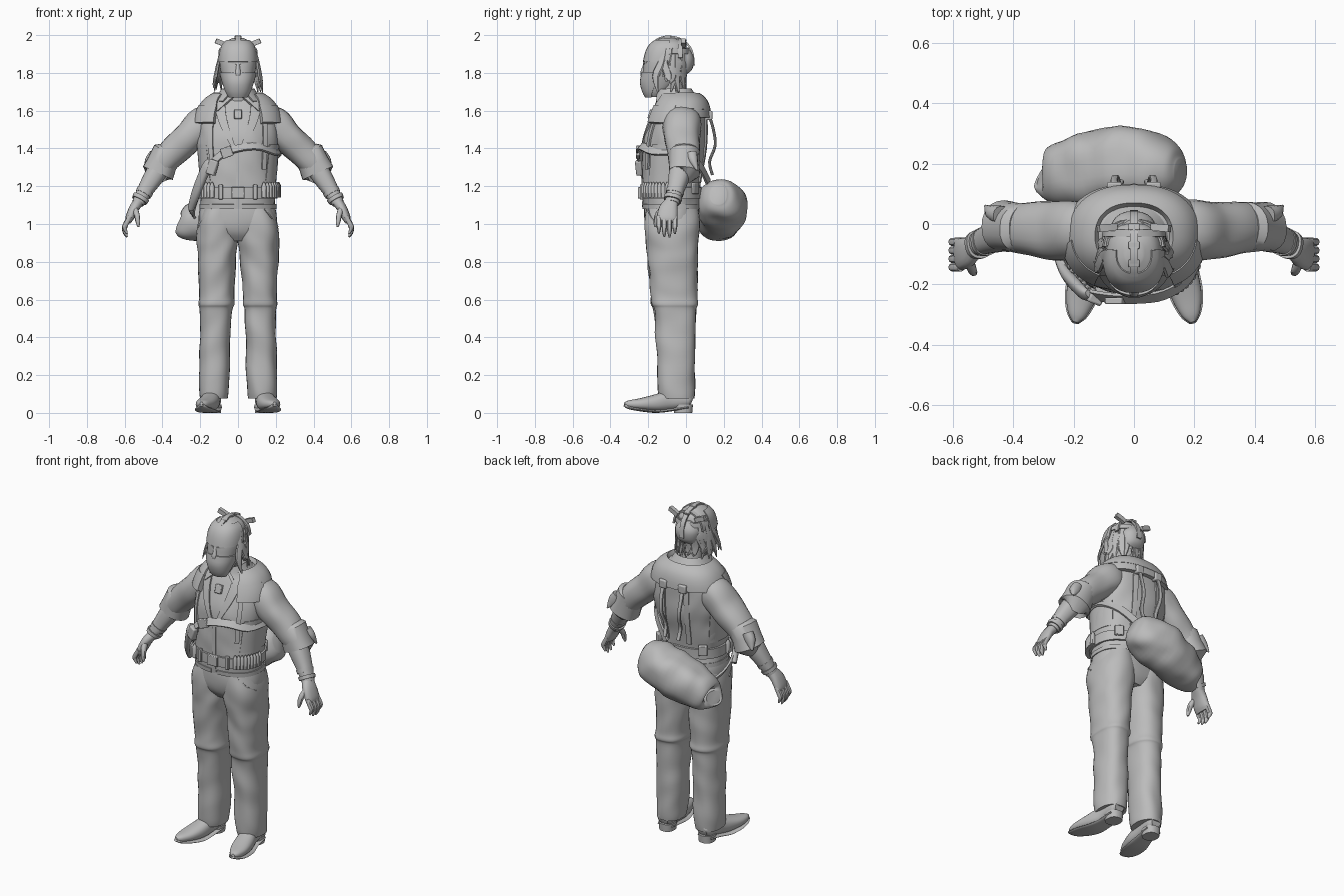
import bpy, bmesh, math, random
from mathutils import Vector, noise

random.seed(4)
if "Cube" in bpy.data.objects:
    bpy.data.objects.remove(bpy.data.objects["Cube"], do_unlink=True)

GREY = (0.5, 0.5, 0.5, 1)
grey = bpy.data.materials.new("plain grey")
grey.use_nodes = True
grey.diffuse_color = GREY
grey.node_tree.nodes["Principled BSDF"].inputs["Base Color"].default_value = GREY

FRONT, BELOW = (0, -10, 1), (0, 0, -10)
SIDES = (("left", 1), ("right", -1))


def build(name, verts, faces, angle=40):
    """Make a smooth shaded object with sharp creases."""
    mesh = bpy.data.meshes.new(name)
    mesh.from_pydata([tuple(v) for v in verts], [], faces)
    bm = bmesh.new()
    bm.from_mesh(mesh)
    bmesh.ops.recalc_face_normals(bm, faces=bm.faces)
    bm.to_mesh(mesh)
    bm.free()
    mesh.shade_smooth()
    mesh.set_sharp_from_angle(angle=math.radians(angle))
    mesh.materials.append(grey)
    obj = bpy.data.objects.new(name, mesh)
    bpy.context.scene.collection.objects.link(obj)
    return obj


def spline(points, steps):
    """Smoothly interpolate tuples of numbers."""
    out, last = [], len(points) - 1
    for i in range(last):
        quad = zip(points[max(i - 1, 0)], points[i], points[i + 1], points[min(i + 2, last)])
        quad = list(quad)
        for k in range(steps):
            t = k / steps
            out.append([b + t * ((c - a) / 2 + t * (a - 2.5 * b + 2 * c - d / 2
                        + t * (1.5 * (b - c) + (d - a) / 2))) for a, b, c, d in quad])
    return out + [list(points[-1])]


def section(deg, a, b):
    """Point on a slightly squared ellipse."""
    c, s = math.cos(math.radians(deg)), math.sin(math.radians(deg))
    return a * math.copysign(abs(c) ** 0.85, c), b * math.copysign(abs(s) ** 0.85, s)


def loft(name, stations, center=None, n=24, steps=4, side=1, fold=0):
    """Skin rings (x, y, z, half width, half depth); level rings unless a reference center is given."""
    rings = spline(stations, steps)
    verts, faces = [], []
    for i, (x, y, z, a, b) in enumerate(rings):
        p, u, v = Vector((x, y, z)), Vector((1, 0, 0)), Vector((0, 1, 0))
        if center:
            ahead, behind = rings[min(i + 1, len(rings) - 1)], rings[max(i - 1, 0)]
            t = (Vector(ahead[:3]) - Vector(behind[:3])).normalized()
            u = (p - Vector(center)).cross(t).normalized()
            v = t.cross(u)
        for j in range(n):
            if n == 4:
                du, dv = ((a, b), (-a, b), (-a, -b), (a, -b))[j]
            else:
                du, dv = section(360 * j / n, max(a, 0.001), max(b, 0.001))
            offset = u * du + v * dv
            q = p + offset
            q += offset * fold * noise.noise(Vector((q.x * 9 + side * 5, q.y * 9, q.z * 9 + q.x * 6)))
            verts.append((q.x * side, q.y, q.z))
    for i in range(len(rings) - 1):
        for j in range(n):
            k = (j + 1) % n
            faces.append((i * n + j, i * n + k, i * n + n + k, i * n + n + j))
    faces += [list(range(n)), list(range(len(verts) - n, len(verts)))]
    return build(name, verts, faces)


def on_surface(rings, z, deg, out=0):
    """Point on a level-ring loft at a height and compass angle."""
    for p, q in zip(rings, rings[1:]):
        if z <= q[2] or q is rings[-1]:
            break
    t = (z - p[2]) / (q[2] - p[2])
    x, y, _, a, b = [m + (k - m) * t for m, k in zip(p, q)]
    dx, dy = section(deg, a + out, b + out)
    return Vector((x + dx, y + dy, z))


def panel(name, stations, low, high, z0, z1, thick, rows=8, cols=16):
    """Plate lying on a loft, between angle ranges at its low and high edge."""
    rings = spline(stations, 4)
    w, inner, quads = cols + 1, [], []
    for j in range(rows + 1):
        t = j / rows
        start, end = (lo + (hi - lo) * t for lo, hi in zip(low, high))
        for i in range(w):
            inner.append(on_surface(rings, z0 + (z1 - z0) * t, start + (end - start) * i / cols))
    for j in range(rows):
        quads += [(j * w + i, j * w + i + 1, j * w + i + w + 1, j * w + i + w) for i in range(cols)]
    temp = bpy.data.meshes.new("temp")
    temp.from_pydata([tuple(v) for v in inner], [], quads)
    outer = [v + Vector(m.normal) * thick for v, m in zip(inner, temp.vertices)]
    bpy.data.meshes.remove(temp)
    rim = list(range(cols)) + [j * w + cols for j in range(rows)]
    rim += [rows * w + i for i in range(cols, 0, -1)] + [j * w for j in range(rows, 0, -1)]
    count = len(inner)
    faces = [q[::-1] for q in quads] + [tuple(k + count for k in q) for q in quads]
    faces += [(a, b, b + count, a + count) for a, b in zip(rim, rim[1:] + rim[:1])]
    return build(name, inner + outer, faces)


def strap(name, points, half, thick, center, side=1):
    return loft(name, [p + (half, thick) for p in points], center, n=4, side=side)


def box(name, loc, size, rot=(0, 0, 0)):
    bm = bmesh.new()
    bmesh.ops.create_cube(bm, size=1)
    verts = [[c * s for c, s in zip(v.co, size)] for v in bm.verts]
    faces = [[v.index for v in f.verts] for f in bm.faces]
    bm.free()
    obj = build(name, verts, faces)
    obj.location, obj.rotation_euler = loc, rot
    bevel = obj.modifiers.new("soft edges", "BEVEL")
    bevel.width, bevel.segments = min(size) * 0.2, 2
    return obj


# Torso, pelvis, neck and head
torso = [(0, -.075, 1.08, .198, .15), (0, -.08, 1.16, .196, .152), (0, -.075, 1.25, .2, .155),
         (0, -.065, 1.35, .208, .165), (0, -.055, 1.45, .215, .166), (0, -.04, 1.55, .208, .15),
         (0, -.03, 1.62, .18, .13), (0, -.03, 1.66, .14, .105), (0, -.05, 1.69, .075, .07)]
pelvis = [(0, -.075, 1.14, .185, .14), (0, -.075, 1.06, .205, .146), (0, -.075, 1.0, .208, .143),
          (0, -.073, .95, .19, .128), (0, -.07, .91, .12, .1)]
head = [(0, -.168, 1.672, .042, .04), (0, -.16, 1.7, .06, .064), (0, -.14, 1.75, .077, .096),
        (0, -.122, 1.8, .09, .106), (0, -.108, 1.86, .098, .114), (0, -.1, 1.92, .091, .106),
        (0, -.095, 1.96, .07, .082), (0, -.095, 1.985, .028, .034)]
loft("jacket", torso, n=48, steps=6, fold=.05)
loft("trouser_seat", pelvis, n=40, fold=.04)
loft("neck", [(0, -.06, 1.6, .07, .075), (0, -.075, 1.68, .06, .068), (0, -.09, 1.76, .065, .07)])
loft("head", head, n=36)

# Face: half mask, hood, brow, eyes and nose
panel("lower_mask", head, (-165, -15), (-178, -2), 1.673, 1.803, .008)
panel("hood", head, (-185, 5), (-185, 5), 1.858, 1.97, .006)
loft("nose", [(0, -.216, 1.85, .009, .008), (0, -.222, 1.82, .012, .014),
              (0, -.226, 1.795, .016, .016), (0, -.226, 1.77, .008, .008)], n=12)
for label, s in SIDES:
    loft(label + "_eye", [(.022, -.211, 1.829, .006, .003), (.04, -.206, 1.832, .011, .008),
                          (.06, -.197, 1.834, .006, .003)], BELOW, n=12, side=s)
    strap(label + "_brow", [(.01, -.22, 1.848), (.045, -.209, 1.858), (.075, -.18, 1.862)],
          .007, .005, BELOW, s)
    strap(label + "_hair_pin", [(.06, -.01, 1.945), (.085, -.012, 1.957), (.118, -.015, 1.97)],
          .012, .013, BELOW, s)
    box(label + "_mask_clasp", (.093 * s, -.11, 1.79), (.012, .03, .025))

# Hair clumps, back of the head and head harness
skull = spline(head, 4)
loft("hair_bun", [(0, -.03, 1.79, .05, .03), (0, -.03, 1.82, .07, .06),
                  (0, -.03, 1.88, .075, .068), (0, -.03, 1.935, .04, .045)], fold=.15)
for k in range(26):
    t = (k % 13) / 12
    deg = -2 + 184 * t + random.uniform(-6, 6)
    flare = .012 + .03 * abs(2 * t - 1)
    top, tip = 1.93 - .06 * (k // 13), 1.70 + random.uniform(-.01, .06)
    path = [(top, .001, .012), (1.85, .008, .02), (1.78, flare * .7, .02), (tip, flare, .004)]
    rows = [tuple(on_surface(skull, max(z, 1.8), deg + 14 * (i / 3) * random.uniform(-1, 1), out)[:2])
            + (z, a, a * .4) for i, (z, out, a) in enumerate(path)]
    loft("hair_clump", rows, (0, -.1, 1.8), n=8, steps=3)
strap("crown_strap", [(0, -.17, 1.965), (0, -.14, 1.983), (0, -.09, 1.993), (0, -.02, 1.975),
                      (0, .03, 1.92), (0, .042, 1.84)], .014, .005, (0, -.09, 1.85))
strap("cross_strap", [(-.1, -.03, 1.88), (-.08, -.03, 1.94), (0, -.03, 1.978),
                      (.08, -.03, 1.94), (.1, -.03, 1.88)], .012, .005, (0, -.04, 1.85))
panel("head_band", head, (10, 170), (10, 170), 1.9, 1.925, .012)
for y, z in ((-.13, 1.985), (-.07, 1.99), (-.01, 1.973)):
    box("crown_buckle", (0, y, z), (.036, .024, .013), (-.3 - y * 4, 0, 0))

# Collar, lapels, shoulder yoke and front trim
collar = [(0, -.05, 1.635, .135, .128), (0, -.055, 1.67, .105, .105), (0, -.065, 1.715, .078, .084)]
panel("collar", collar, (-55, 235), (-72, 252), 1.645, 1.712, .009, cols=32)
panel("yoke", torso, (-60, 240), (-52, 232), 1.6, 1.672, .026, cols=40)
panel("yoke_back", torso, (25, 155), (20, 160), 1.56, 1.61, .024, cols=28)
panel("placket", torso, (-92, -88), (-92, -88), 1.09, 1.4, .004)
panel("jacket_hem", torso, (-86, 266), (-86, 266), 1.08, 1.105, .006, rows=2, cols=48)
box("pendant", (0, -.185, 1.58), (.04, .025, .05), (-.3, 0, 0))
for label, s in SIDES:
    def both(*degs):
        """Angle range on this side of the body, kept in rising order."""
        return degs if s > 0 else (-180 - degs[1], -180 - degs[0])
    panel(label + "_lapel", torso, both(-90, -87), both(-72, -54), 1.38, 1.62, .01)
    panel(label + "_collar_point", torso, both(-62, -57), both(-84, -50), 1.595, 1.672, .016)
    panel(label + "_shoulder_pad", torso, both(-59, -12), both(-59, -6), 1.53, 1.615, .03)
    panel(label + "_chest_strap", torso, both(-56, -48), both(-56, -48), 1.29, 1.54, .01)
    panel(label + "_side_panel", torso, both(-46, 35), both(-42, 30), 1.23, 1.42, .004)
    panel(label + "_back_strap", torso, both(68, 76), both(68, 76), 1.22, 1.57, .008)
    loft(label + "_back_cord", [(.06, .115, 1.59, .014, .008), (.066, .14, 1.52, .012, .008),
         (.06, .155, 1.42, .012, .008), (.05, .125, 1.33, .012, .008), (.045, .14, 1.26, .012, .008)],
         (0, -10, 1.4), n=10, side=s)
    box(label + "_back_clip", (.065 * s, .122, 1.575), (.05, .035, .05))

# Belt, buckle, cartridges and pouches
rings = spline(torso, 4)
panel("belt", torso, (-90, 270), (-90, 270), 1.135, 1.195, .012, rows=2, cols=64)
box("belt_buckle", (0, -.246, 1.165), (.07, .018, .06))
for label, s in SIDES:
    for k in range(9):
        deg = -90 + s * (36 + 6.2 * k)
        p = on_surface(rings, 1.15, deg, .02)
        loft(label + "_cartridge", [(p.x, p.y, z, r, r) for z, r in
             ((1.14, .013), (1.2, .013), (1.212, .008), (1.222, .004))], n=10, steps=1)
    p = on_surface(rings, 1.17, -90 + s * 22, .014)
    box(label + "_belt_keeper", p, (.022, .018, .08))
    p = on_surface(rings, 1.19, 90 - s * 42, .012)
    box(label + "_back_pouch", p, (.05, .022, .06), (0, 0, -s * .55))

# Sling strap, sheath and satchel
strap("sling", [(.05, .12, 1.22), (.15, .062, 1.32), (.215, -.04, 1.38), (.185, -.17, 1.385),
      (.1, -.232, 1.41), (0, -.246, 1.4), (-.09, -.243, 1.365), (-.165, -.22, 1.28),
      (-.225, -.14, 1.14), (-.245, -.03, 1.07), (-.235, .1, 1.04)], .021, .006, (0, -.07, 1.25))
loft("sheath", [(-.15, -.23, 1.34, .012, .01), (-.17, -.225, 1.3, .03, .018),
                (-.22, -.17, 1.17, .03, .02), (-.25, -.11, 1.08, .02, .014)], (0, -.07, 1.2), n=14)
box("sling_buckle", (-.06, -.254, 1.38), (.06, .022, .055), (0, -.35, 0))
box("chest_pouch", (-.135, -.244, 1.3), (.05, .035, .08), (0, .3, -.4))
loft("satchel", [(-.302, .165, .985, .045, .04), (-.28, .16, .985, .085, .075), (-.2, .172, 1.018, .115, .11),
                 (-.06, .19, 1.075, .132, .125), (.06, .183, 1.117, .118, .118),
                 (.13, .172, 1.145, .085, .09), (.155, .17, 1.155, .045, .055)],
     BELOW, n=36, steps=6, fold=.12)

for label, s in SIDES:
    # Sleeve, rolled cuff, forearm and wrist bands
    loft(label + "_sleeve", [(.1, -.02, 1.56, .06, .08), (.18, -.02, 1.53, .092, .1), (.26, -.02, 1.46, .084, .096),
         (.33, -.016, 1.395, .08, .088), (.4, -.01, 1.32, .07, .078)], FRONT, steps=7, side=s, fold=.1)
    loft(label + "_cuff", [(.363, -.01, 1.39, .06, .07), (.37, -.01, 1.38, .082, .08),
         (.4, -.008, 1.32, .081, .079), (.424, -.006, 1.268, .088, .083), (.424, -.01, 1.266, .055, .058)],
         FRONT, steps=1, side=s, fold=.1)
    loft(label + "_cuff_tip", [(.44, .03, 1.37, .03, .03), (.465, .04, 1.33, .03, .024),
         (.492, .06, 1.285, .004, .004)], FRONT, n=12, side=s)
    loft(label + "_forearm", [(.39, -.02, 1.34, .055, .06), (.44, -.035, 1.26, .054, .057),
         (.49, -.055, 1.18, .043, .045), (.53, -.075, 1.11, .032, .037)], FRONT, side=s)
    for x, y, z in ((.492, -.057, 1.175), (.512, -.067, 1.142)):
        loft(label + "_wrist_band", [(x, y, z, .046, .048), (x + .01, y - .005, z - .018, .043, .046)],
             FRONT, steps=1, side=s)
    # Hand with four fingers and a thumb
    loft(label + "_palm", [(.525, -.073, 1.12, .028, .034), (.552, -.093, 1.08, .026, .05),
         (.575, -.1, 1.03, .022, .053), (.582, -.1, 1.005, .012, .045)], FRONT, n=16, side=s)
    for k in range(4):
        y, tip = -.143 + .028 * k, .93 + (.02, .004, 0, .018)[k]
        loft(label + "_finger", [(.572, y, 1.04, .013, .014), (.596, y, .995, .014, .014),
             (.6, y, tip + .03, .012, .012), (.588, y, tip, .005, .005)], FRONT, n=10, side=s)
    loft(label + "_thumb", [(.55, -.11, 1.09, .016, .02), (.536, -.148, 1.05, .015, .016),
         (.53, -.16, 1.01, .012, .012), (.527, -.163, .985, .005, .005)], FRONT, n=10, side=s)

    # Trouser leg with a knee crease, and hip pocket
    loft(label + "_trouser_leg", [(.1, -.075, 1.08, .09, .135), (.104, -.075, 1.0, .108, .145),
         (.108, -.074, .91, .109, .14), (.112, -.07, .83, .102, .134), (.113, -.067, .72, .096, .128),
         (.115, -.064, .62, .09, .122), (.116, -.06, .575, .093, .122), (.118, -.059, .54, .085, .11),
         (.12, -.056, .4, .082, .106), (.124, -.053, .25, .08, .1), (.128, -.052, .12, .078, .098),
         (.13, -.05, .075, .074, .093)], n=32, steps=6, side=s, fold=.08)
    strap(label + "_pocket_edge", [(.14, -.2, 1.08), (.178, -.183, 1.03), (.21, -.12, .985)],
          .004, .004, (0, -.07, 1.05), s)

    # Boot with sole and heel block
    boot = [(.133, .035, .07, .03, .025), (.134, .01, .075, .045, .045), (.14, -.08, .068, .046, .052),
            (.155, -.16, .053, .055, .045), (.175, -.24, .047, .05, .031), (.188, -.3, .047, .03, .02),
            (.194, -.325, .05, .008, .008)]
    loft(label + "_boot", boot, BELOW, side=s)
    sole = [(x, y, max(z - b, .008), a + .005, .008) for x, y, z, a, b in boot[1:]]
    loft(label + "_sole", sole, BELOW, n=16, side=s)
    loft(label + "_heel", [(.134, -.015, 0, .044, .048), (.134, -.015, .045, .047, .052)], steps=1, side=s)
